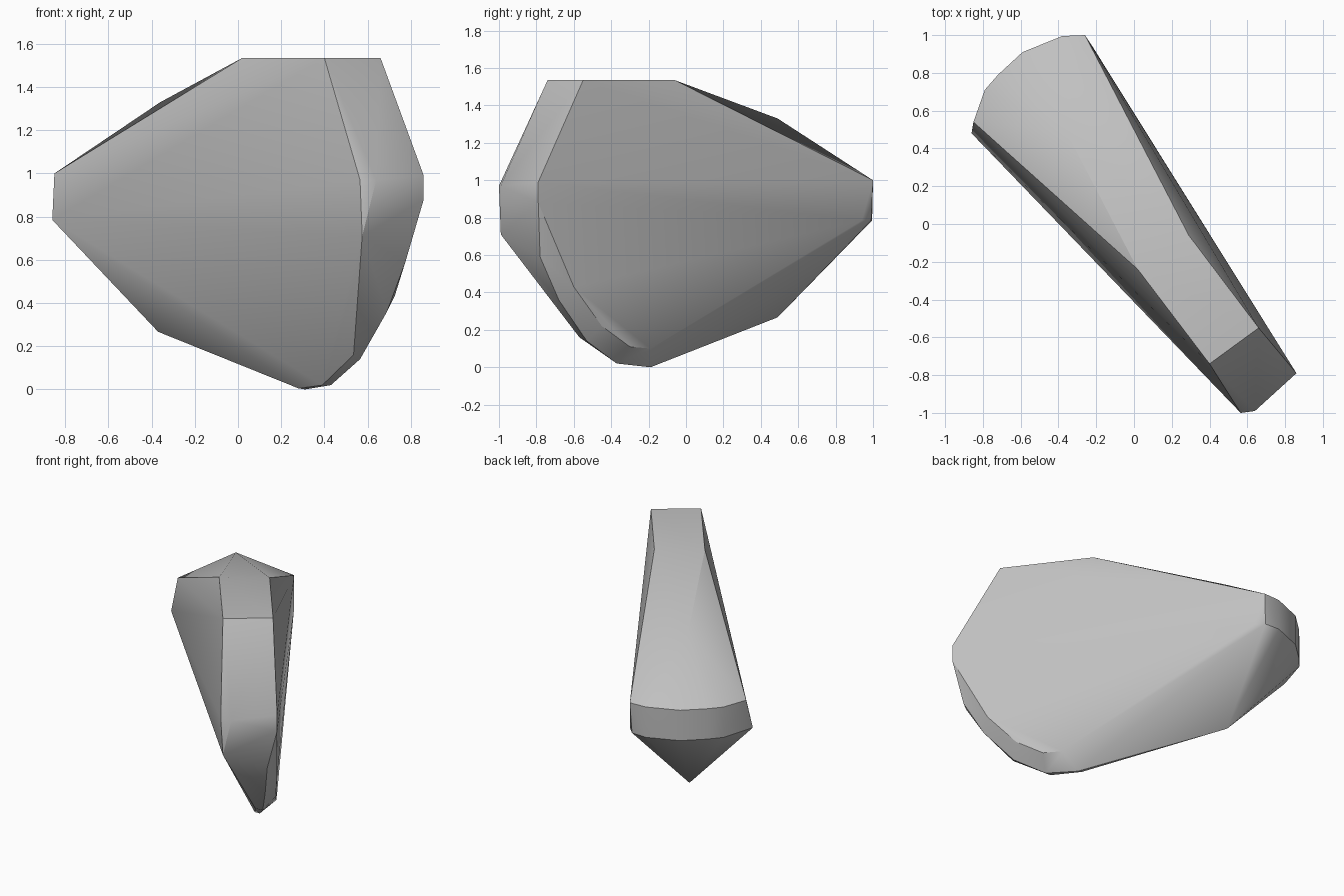
import bpy
import bmesh
from math import radians

# Remove the default cube
cube = bpy.data.objects.get("Cube")
if cube:
    bpy.data.objects.remove(cube, do_unlink=True)


def make_material(name, colour):
    mat = bpy.data.materials.new(name)
    mat.use_nodes = True
    mat.diffuse_color = colour
    mat.node_tree.nodes["Principled BSDF"].inputs["Base Color"].default_value = colour
    return mat


def level(outline, z):
    """Lift a flat outline to one height."""
    return [(x, y, z) for x, y in outline]


def hull_object(name, points, material, smooth_angle):
    """Wrap a cloud of corner points in one convex, smoothly shaded solid."""
    bm = bmesh.new()
    for point in points:
        bm.verts.new(point)
    result = bmesh.ops.convex_hull(bm, input=bm.verts)
    unused = {v for v in result["geom_interior"] if isinstance(v, bmesh.types.BMVert)}
    bmesh.ops.delete(bm, geom=list(unused), context="VERTS")
    bmesh.ops.recalc_face_normals(bm, faces=bm.faces)
    mesh = bpy.data.meshes.new(name)
    bm.to_mesh(mesh)
    bm.free()
    mesh.materials.append(material)
    obj = bpy.data.objects.new(name, mesh)
    bpy.context.collection.objects.link(obj)
    bpy.ops.object.select_all(action="DESELECT")
    obj.select_set(True)
    bpy.context.view_layer.objects.active = obj
    bpy.ops.object.shade_smooth_by_angle(angle=radians(smooth_angle))
    return obj


# Flat crown of the stone
crown = level([(.40, -.74), (.66, -.55), (.29, -.06), (.02, -.24)], 1.535)

# Rounded back end: a short upright band
back_arc = [(-.79, .71), (-.72, .79), (-.59, .91), (-.38, .995)]
band_top = level(back_arc + [(-.85, .54), (-.26, 1)], 1)
band_bottom = level(back_arc + [(-.86, .48), (-.22, .94), (-.27, .99)], .785)

# Ridge points above and below the back band
ridges = [(-.36, .49, 1.33), (-.37, .49, .267)]

# Narrow front end
nose = [(.565, -1, .97), (.64, -.99, .97), (.86, -.79, .99),
        (.86, -.79, .88), (.575, -.99, .71)]

# Three rims of the curved underside: outer, middle and inner
outer_rim = [(.535, -.57, .16), (.39, -.37, .02), (.28, -.19, .005)]
middle_rim = [(.775, -.78, .59), (.69, -.68, .36), (.565, -.53, .14),
              (.43, -.37, .02), (.31, -.19, 0)]
inner_rim = [(.725, -.60, .43), (.61, -.45, .22), (.51, -.30, .11), (.44, -.19, .10)]

stone_grey = make_material("stone grey", (.53, .53, .53, 1))
hull_object("stone", crown + band_top + band_bottom + ridges + nose
            + outer_rim + middle_rim + inner_rim, stone_grey, 30)
